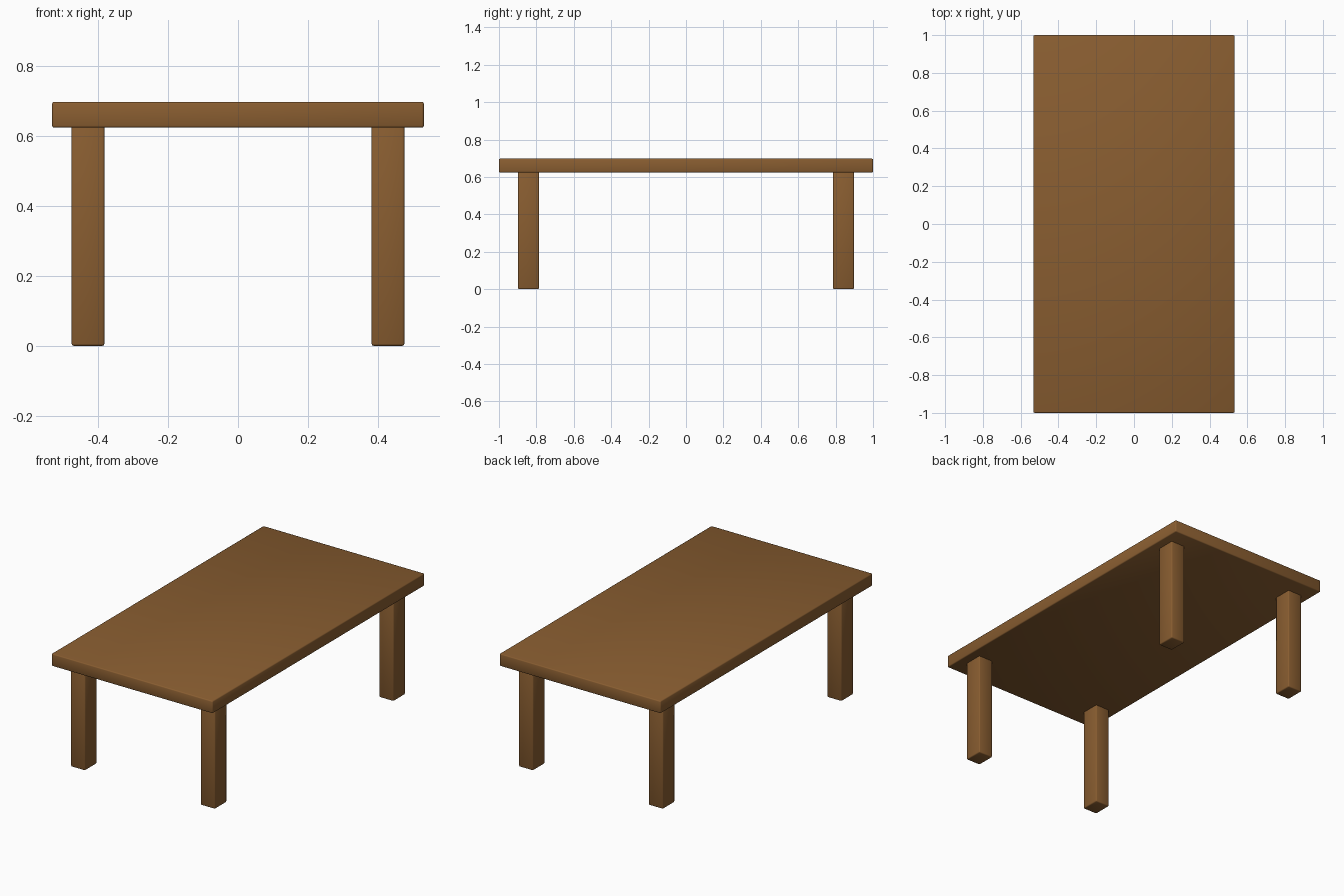
import bpy

if "Cube" in bpy.data.objects:
    bpy.data.objects.remove(bpy.data.objects["Cube"])

wood = bpy.data.materials.new("brown_wood")
wood.diffuse_color = (0.25, 0.11, 0.03, 1)
wood.use_nodes = True
wood.node_tree.nodes["Principled BSDF"].inputs["Base Color"].default_value = wood.diffuse_color


def soft_box(name, low, high, bevel=0.006):
    """Box between two corners with small, smooth rounded edges."""
    centre = [(a + b) / 2 for a, b in zip(low, high)]
    bpy.ops.mesh.primitive_cube_add(size=1, location=centre)
    box = bpy.context.object
    box.name = name
    box.scale = [b - a for a, b in zip(low, high)]
    bpy.ops.object.transform_apply(location=False, rotation=False, scale=True)
    mod = box.modifiers.new("rounded_edges", "BEVEL")
    mod.width = bevel
    mod.segments = 2
    bpy.ops.object.shade_smooth()
    box.data.materials.append(wood)
    return box


# Tabletop slab
soft_box("tabletop", (-0.532, -1.0, 0.624), (0.532, 1.0, 0.698))

# Four legs, set in from the corners and let slightly into the slab
for side, sx in (("left", -1), ("right", 1)):
    for end, sy in (("front", -1), ("back", 1)):
        x, y = sx * 0.429, sy * 0.842
        soft_box(f"{end}_{side}_leg",
                 (x - 0.047, y - 0.056, 0.0),
                 (x + 0.047, y + 0.056, 0.635))
